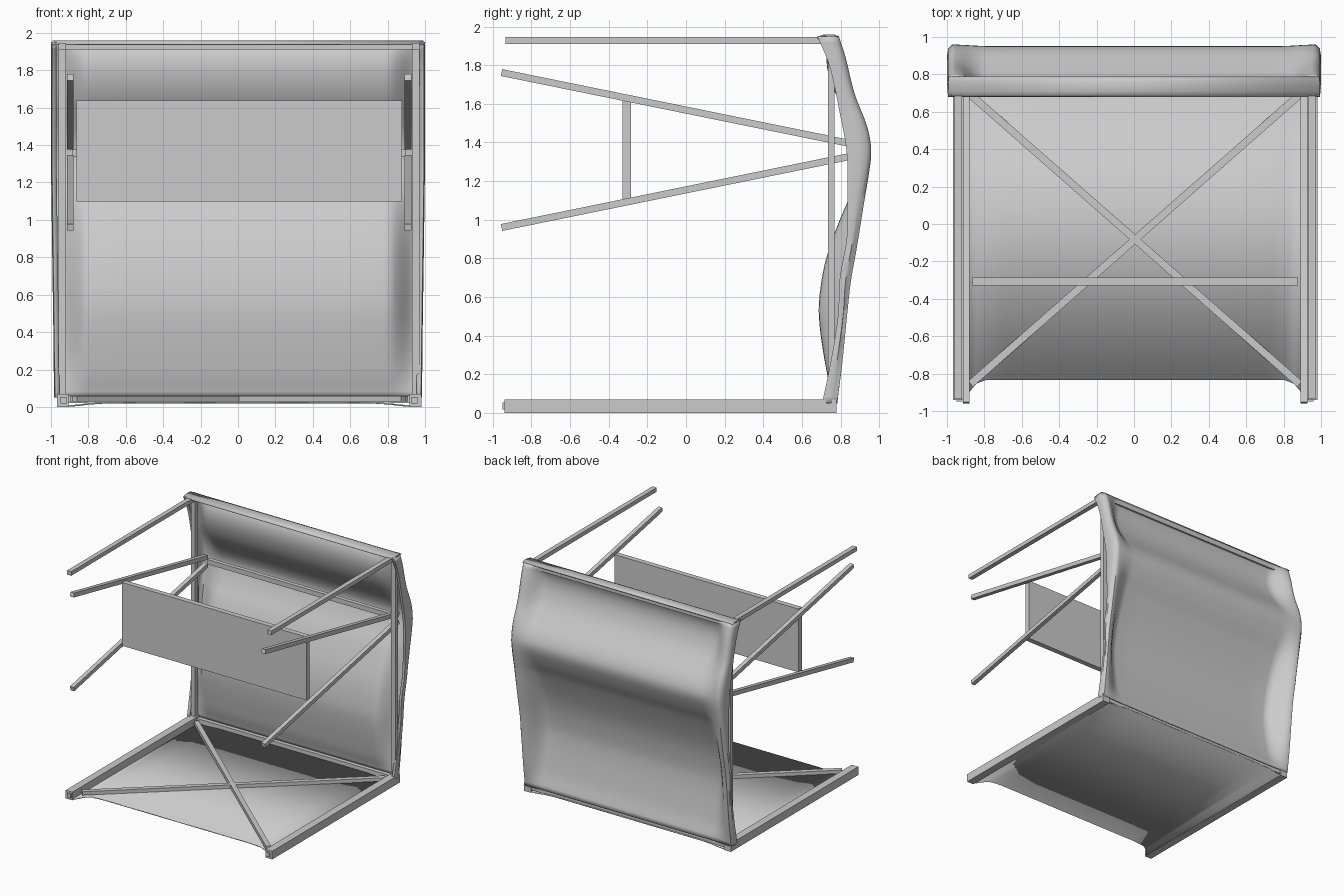
import bpy, bmesh, math
from mathutils import Vector, Matrix

if "Cube" in bpy.data.objects:
    bpy.data.objects.remove(bpy.data.objects["Cube"])

SHIFT = 0.006  # the frame sits slightly right of centre


def box(name, lo, hi):
    """Axis-aligned box between two corners."""
    bm = bmesh.new()
    bmesh.ops.create_cube(bm, size=1)
    for v in bm.verts:
        v.co = Vector([lo[i] + (v.co[i] + 0.5) * (hi[i] - lo[i]) for i in range(3)])
    return finish(name, bm)


def bar(name, a, b, w, h):
    """Rectangular bar running from a to b."""
    a, b = Vector(a), Vector(b)
    d = b - a
    y = d.normalized()
    x = y.cross(Vector((0, 0, 1))).normalized()
    z = x.cross(y)
    rot = Matrix((x, y, z)).transposed()
    bm = bmesh.new()
    bmesh.ops.create_cube(bm, size=1)
    for v in bm.verts:
        v.co = (a + b) / 2 + rot @ Vector((v.co.x * w, v.co.y * d.length, v.co.z * h))
    return finish(name, bm)


def finish(name, bm, shift=SHIFT):
    for v in bm.verts:
        v.co.x += shift
    me = bpy.data.meshes.new(name)
    bm.to_mesh(me)
    bm.free()
    ob = bpy.data.objects.new(name, me)
    bpy.context.collection.objects.link(ob)
    return ob


def cloth(name, rows, thickness, offset, shift=0.0):
    """Smooth sheet skinned over rows of points, with a little thickness."""
    bm = bmesh.new()
    rows = [[bm.verts.new(p) for p in r] for r in rows]
    for r, q in zip(rows, rows[1:]):
        for j in range(len(r) - 1):
            bm.faces.new((r[j], r[j + 1], q[j + 1], q[j]))
    ob = finish(name, bm, shift)
    sol = ob.modifiers.new("thickness", "SOLIDIFY")
    sol.thickness, sol.offset = thickness, offset
    bpy.ops.object.select_all(action="DESELECT")
    ob.select_set(True)
    bpy.context.view_layer.objects.active = ob
    bpy.ops.object.shade_smooth_by_angle(angle=math.radians(50))
    return ob


def curve(pts, z):
    """Smooth height profile through (z, y) points (cubic Hermite)."""
    n = len(pts)
    slope = []
    for i in range(n):
        p, q = pts[max(i - 1, 0)], pts[min(i + 1, n - 1)]
        slope.append((q[1] - p[1]) / (q[0] - p[0]))
    z = min(max(z, pts[0][0]), pts[-1][0])
    i = 0
    while i < n - 2 and z > pts[i + 1][0]:
        i += 1
    h = pts[i + 1][0] - pts[i][0]
    t = (z - pts[i][0]) / h
    return ((2*t**3 - 3*t**2 + 1) * pts[i][1] + (t**3 - 2*t**2 + t) * h * slope[i]
            + (3*t**2 - 2*t**3) * pts[i + 1][1] + (t**3 - t**2) * h * slope[i + 1])


def ease(t):
    t = min(1, max(0, t))
    return t * t * (3 - 2 * t)


# Mirrored rails, posts and splayed legs
for s, side in ((-1, "left"), (1, "right")):
    def pair(name, x0, x1, y0, y1, z0, z1):
        a, b = sorted((s * x0, s * x1))
        box(f"{side}_{name}", (a, y0, z0), (b, y1, z1))
    pair("bottom_rail", 0.911, 0.975, -0.94, 0.78, 0.0, 0.07)
    pair("bottom_rail_tip", 0.92, 0.955, -0.95, -0.94, 0.018, 0.054)
    pair("top_rail", 0.925, 0.965, -0.935, 0.76, 1.91, 1.945)
    pair("back_post", 0.925, 0.965, 0.735, 0.77, 0.07, 1.945)
    bar(f"{side}_upper_leg", (s * 0.903, -0.955, 1.762), (s * 0.903, 0.85, 1.395), 0.036, 0.036)
    bar(f"{side}_lower_leg", (s * 0.903, -0.955, 0.96), (s * 0.903, 0.85, 1.328), 0.036, 0.036)

# Cross bars of the back frame
box("top_crossbar", (-0.93, 0.735, 1.91), (0.93, 0.77, 1.945))
box("bottom_crossbar", (-0.92, 0.735, 0.02), (0.92, 0.77, 0.06))
box("middle_crossbar", (-0.89, 0.845, 1.34), (0.89, 0.88, 1.38))

# Shelf plate and diagonal braces
box("shelf_plate", (-0.87, -0.33, 1.097), (0.87, -0.285, 1.637))
for s, n in ((-1, "a"), (1, "b")):
    bar("diagonal_brace_" + n, (s * 0.88, -0.855, 0.043), (s * -0.89, 0.70, 0.043), 0.04, 0.03)

# Floor sheet, flush under the rails and slightly raised in the middle
FLOOR_X = [-0.93, -0.9, -0.85, -0.8, -0.7, -0.5, 0, 0.5, 0.7, 0.8, 0.85, 0.9, 0.93]
floor = [[(x, -0.835 - 0.09 * ease((abs(x) - 0.82) / 0.1) if k == 0 else 0.775,
           0.001 + 0.018 * ease((0.92 - abs(x)) / 0.2)) for x in FLOOR_X] for k in (0, 1)]
cloth("floor_sheet", floor, 0.008, 1, SHIFT)

# Fabric cover: outer edge, lip edge and sagging centre as (z, y) profiles
OUTER = [(0.06, 0.78), (0.25, 0.805), (0.5, 0.83), (0.68, 0.85), (0.85, 0.88), (1.1, 0.92),
         (1.25, 0.945), (1.36, 0.955), (1.48, 0.935), (1.65, 0.87), (1.85, 0.82), (1.958, 0.785)]
LIP = [(0.06, 0.71), (0.25, 0.75), (0.5, 0.79), (0.7, 0.80), (0.9, 0.835), (1.1, 0.84),
       (1.35, 0.835), (1.55, 0.80), (1.8, 0.745), (1.958, 0.68)]
CENTRE = [(0.06, 0.775), (0.2, 0.735), (0.5, 0.692), (0.68, 0.705), (0.85, 0.745), (1.08, 0.835),
          (1.2, 0.90), (1.34, 0.948), (1.44, 0.92), (1.55, 0.845), (1.65, 0.78), (1.75, 0.742),
          (1.83, 0.732), (1.9, 0.745), (1.958, 0.78)]
INNER_X = [0.97, 0.955, 0.935, 0.915, 0.895, 0.87, 0.84, 0.81, 0.78, 0.6, 0.35, 0.0]


def section(z):
    o, l, c = curve(OUTER, z), curve(LIP, z), curve(CENTRE, z)
    w = 0.98 + 0.016 * min(1, max(0, (z - 0.1) / 1.2))
    half = [(w - 0.025, l + 0.005), (w - 0.004, l), (w, (o + l) / 2), (w - 0.006, o - 0.02)]
    half += [(x, o + (c - o) * ease((0.965 - x) / 0.17)) for x in INNER_X]
    return [(-x, y, z) for x, y in half] + [(x, y, z) for x, y in reversed(half[:-1])]


cloth("fabric_cover", [section(0.05 + 1.9 * i / 56) for i in range(57)], 0.008, 0)

# Fold of fabric arched over the top crossbar
ARCH = [(0.682, 1.938), (0.69, 1.948), (0.71, 1.955), (0.735, 1.957), (0.765, 1.957), (0.787, 1.948)]
cloth("fabric_top_fold", [[(x, y, z) for y, z in ARCH] for x in (-0.992, 0.992)], 0.006, 0)
